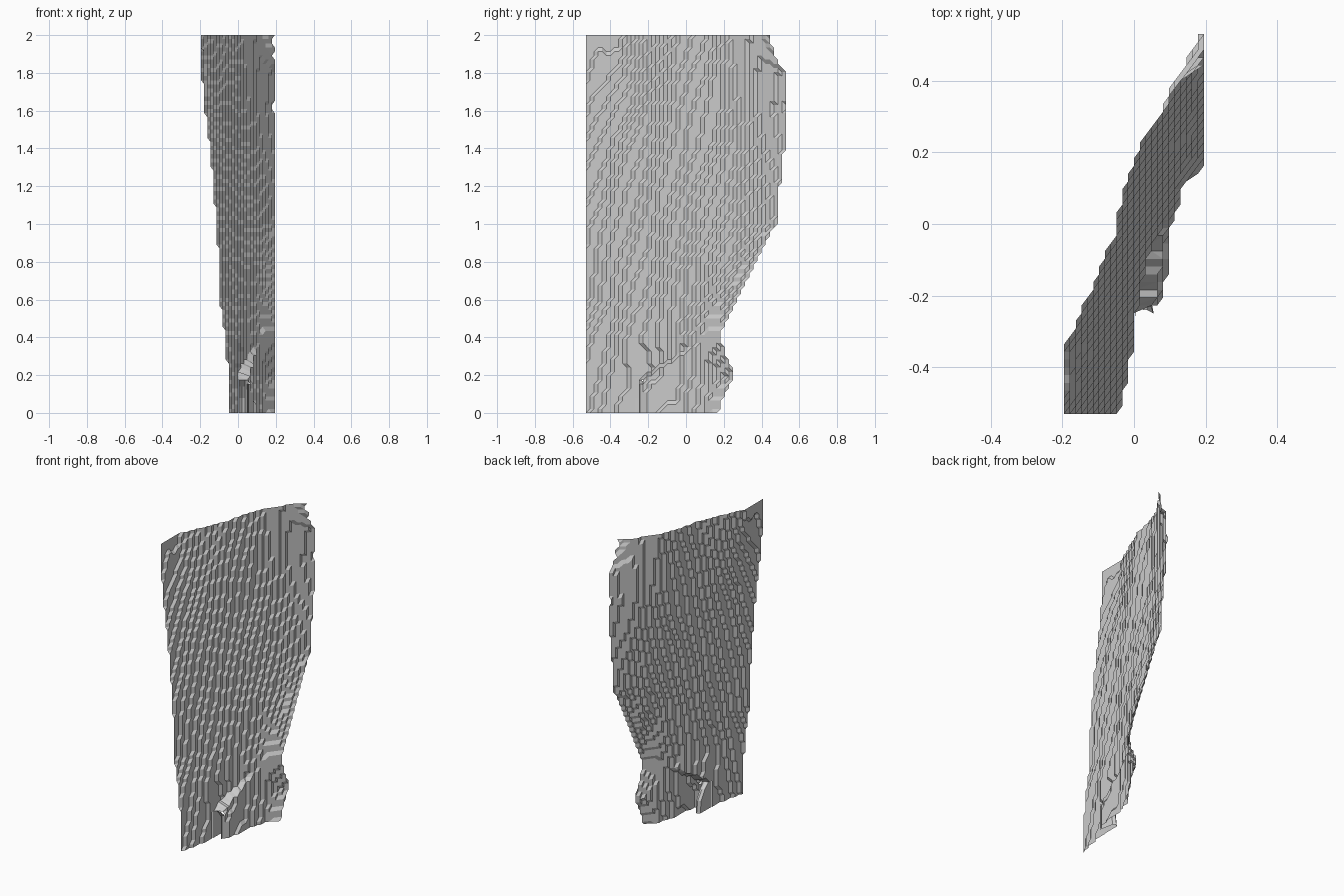
import bpy, bmesh, math
from mathutils import noise, Vector

if "Cube" in bpy.data.objects:
    bpy.data.objects.remove(bpy.data.objects["Cube"])

# Broad relief of the rock face: depth x, sampled at heights (rows) and y (columns)
YS = [-.53, -.35, -.2, -.05, .1, .25, .4, .53]
RELIEF = [
    [-.040, .000, .004, .050, .140, .250, .350, .400],    # z = 0
    [-.055, -.012, .004, .050, .120, .187, .280, .340],
    [-.070, -.020, .015, .060, .130, .240, .340, .400],
    [-.095, -.040, .000, .045, .100, .182, .270, .350],
    [-.105, -.050, -.015, .030, .085, .130, .208, .300],
    [-.115, -.070, -.030, .010, .060, .100, .160, .222],  # z = 1
    [-.135, -.085, -.045, -.005, .040, .080, .142, .216],
    [-.155, -.105, -.060, -.020, .020, .060, .120, .202],
    [-.175, -.135, -.085, -.030, .005, .047, .115, .188],
    [-.190, -.165, -.110, -.045, -.010, .040, .115, .192],
    [-.200, -.195, -.130, -.060, -.025, .028, .132, .310], # z = 2
]
STEP = .39 / 24
NY, NZ = 49, 92


def row_value(row, y):
    i = 0
    while i < len(YS) - 2 and y > YS[i + 1]:
        i += 1
    t = (y - YS[i]) / (YS[i + 1] - YS[i])
    return row[i] + (row[i + 1] - row[i]) * t


def depth(y, z):
    k = min(int(z / .2), 9)
    t = z / .2 - k
    x = row_value(RELIEF[k], y) * (1 - t) + row_value(RELIEF[k + 1], y) * t
    # bulging ledge near the foot
    ledge = -.255 + max(0, z - .17) * 1.6
    if y > ledge and z < .36:
        x += min(.055 + (y + .25) * .6, .085 * (.1 - y) / .3) * (1 - z) if y < .1 else 0
    # leaning strata ripples
    return x + .009 * noise.noise(Vector((y * 9 - z * 2.2, z * 2.5, 3.7)))


def add_object(name, bm):
    me = bpy.data.meshes.new(name)
    bm.to_mesh(me)
    bm.free()
    ob = bpy.data.objects.new(name, me)
    bpy.context.collection.objects.link(ob)
    return ob


# Terraced rock sheet: depth snapped to levels, one bevelled cell per step
bm = bmesh.new()
grid = {}
for j in range(NZ + 1):
    for i in range(NY + 1):
        y, z = -.53 + 1.06 * i / NY, 2 * j / NZ
        d = depth(y, z)
        if d <= .2:
            level = max(0, min(24, round((d + .195) / STEP)))
            grid[i, j] = bm.verts.new((-.195 + STEP * level, y, z))
for j in range(NZ):
    for i in range(NY):
        corners = [grid.get(c) for c in ((i, j), (i + 1, j), (i + 1, j + 1), (i, j + 1))]
        corners = [v for v in corners if v]
        xs = [v.co.x for v in corners]
        # leave the lip of the crevice open
        lip = j < 8 and -.3 < -.53 + 1.06 * i / NY < -.24 and max(xs) - min(xs) > .03
        if len(corners) >= 3 and not lip:
            bm.faces.new(corners)
bmesh.ops.delete(bm, geom=[v for v in bm.verts if not v.link_faces], context='VERTS')
warped = [f for f in bm.faces if len({round(v.co.x, 4) for v in f.verts}) > 1]
bmesh.ops.triangulate(bm, faces=warped)
bmesh.ops.dissolve_limit(bm, angle_limit=.01, verts=bm.verts[:], edges=bm.edges[:])
add_object("rock_face", bm)

# Crevice folded in behind the ledge
bm = bmesh.new()
rings = []
for z, s in ((0, 1), (.08, .9), (.14, .5), (.175, .1)):
    rings.append([bm.verts.new((x, y + dy * s, z))
                  for x, y, dy in ((.003, -.272, 0), (.004, -.25, .095), (.02, -.25, .11),
                                   (.037, -.25, .095), (.055, -.25, 0))])
for a, b in zip(rings, rings[1:]):
    for k in range(4):
        bm.faces.new((a[k], a[k + 1], b[k + 1], b[k]))
add_object("crevice", bm)
